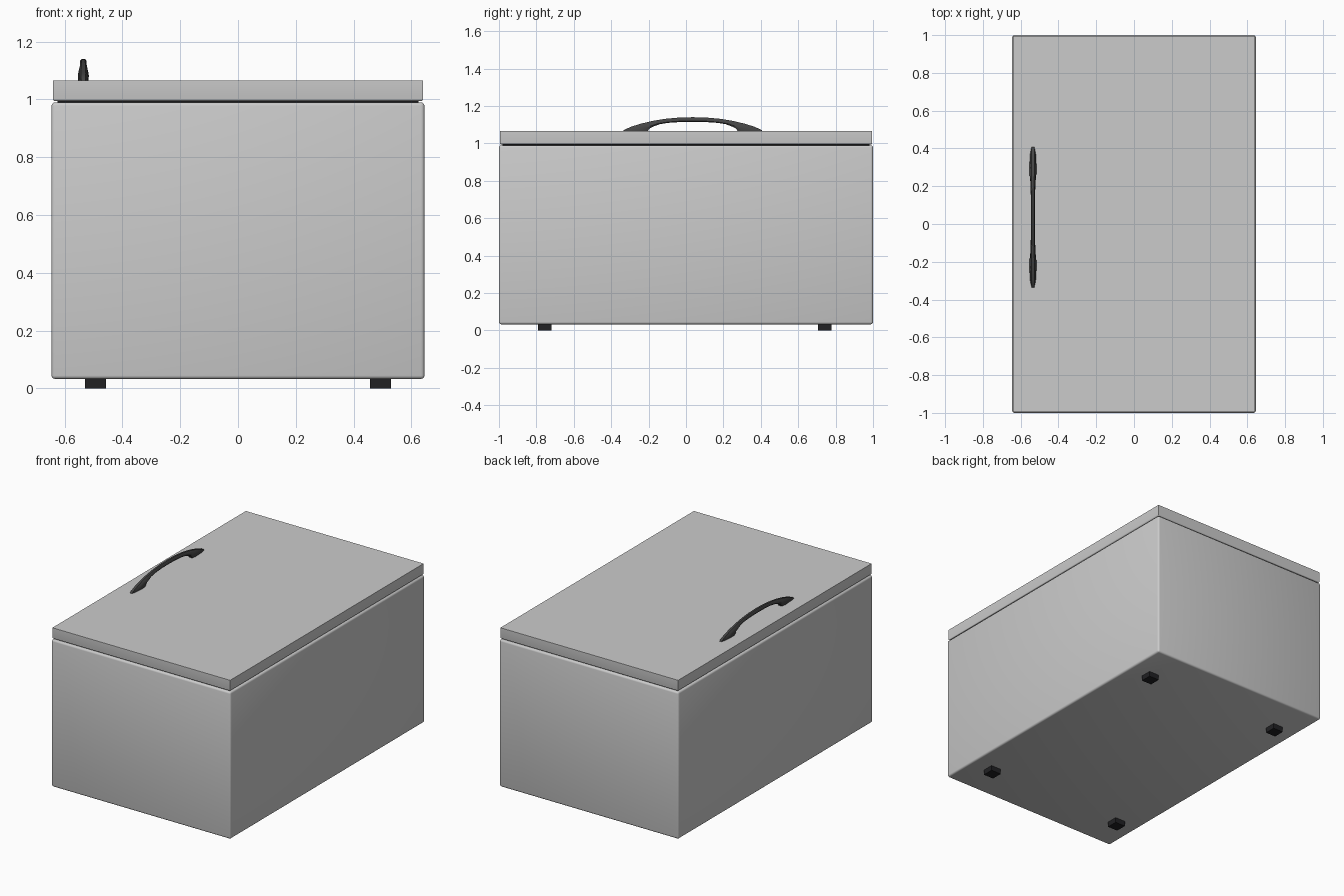
import bpy, bmesh, math

if "Cube" in bpy.data.objects:
    bpy.data.objects.remove(bpy.data.objects["Cube"])


def material(name, rgb):
    m = bpy.data.materials.new(name)
    m.diffuse_color = (*rgb, 1)
    m.use_nodes = True
    m.node_tree.nodes["Principled BSDF"].inputs["Base Color"].default_value = m.diffuse_color
    return m


def finish(name, bm, mat=None):
    bmesh.ops.recalc_face_normals(bm, faces=bm.faces[:])
    me = bpy.data.meshes.new(name)
    bm.to_mesh(me)
    bm.free()
    ob = bpy.data.objects.new(name, me)
    bpy.context.collection.objects.link(ob)
    if mat:
        me.materials.append(mat)
    bpy.ops.object.select_all(action='DESELECT')
    ob.select_set(True)
    bpy.context.view_layer.objects.active = ob
    bpy.ops.object.shade_smooth_by_angle(angle=math.radians(35))
    return ob


def box(name, lo, hi, bevel=0, pick=lambda e: True, mat=None):
    bm = bmesh.new()
    bmesh.ops.create_cube(bm, size=1)
    for v in bm.verts:
        v.co = [(a + b) / 2 + c * (b - a) for a, b, c in zip(lo, hi, v.co)]
    if bevel:
        bmesh.ops.bevel(bm, geom=[e for e in bm.edges if pick(e)], offset=bevel,
                        segments=3, profile=0.5, affect='EDGES')
    return finish(name, bm, mat)


black = material("black_rubber", (0.015, 0.015, 0.017))
dark = material("dark_plastic", (0.06, 0.06, 0.06))

# Cabinet, with the lid above a narrow seam
box("cabinet", (-0.645, -1, 0.033), (0.645, 1, 0.99), 0.012)
box("lid", (-0.64, -0.995, 0.994), (0.64, 0.995, 1.066), 0.008,
    lambda e: all(v.co.z < 1.0 for v in e.verts))
box("seal", (-0.625, -0.98, 0.985), (0.625, 0.98, 0.998), mat=black)

# Four feet
for i, (sx, sy) in enumerate([(-1, -1), (1, -1), (-1, 1), (1, 1)]):
    x, y = 0.493 * sx, 0.748 * sy - 0.006
    box(f"foot_{i + 1}", (x - 0.036, y - 0.036, 0), (x + 0.036, y + 0.036, 0.04), mat=black)

# Arched handle: outer (y, z), inner (y, z), outer width, inner width
half = [(-0.374, 1.062, -0.240, 1.062, 0.022, 0.038),
        (-0.368, 1.072, -0.238, 1.070, 0.026, 0.040),
        (-0.330, 1.089, -0.228, 1.082, 0.028, 0.040),
        (-0.275, 1.106, -0.205, 1.092, 0.026, 0.036),
        (-0.215, 1.120, -0.175, 1.103, 0.023, 0.028),
        (-0.150, 1.131, -0.130, 1.110, 0.021, 0.024),
        (-0.075, 1.138, -0.068, 1.114, 0.021, 0.023),
        (0.000, 1.140, 0.000, 1.115, 0.021, 0.023)]
stations = half + [(-a, b, -c, d, w, v) for a, b, c, d, w, v in half[-2::-1]]
# Chamfered section: position from inner to outer, width factor
section = [(0, 0.6), (0.2, 1), (0.75, 1), (1, 0.6)]
section = [(t, w) for t, w in section] + [(t, -w) for t, w in section[::-1]]
bm = bmesh.new()
rings = []
for yo, zo, yi, zi, wo, wi in stations:
    rings.append([bm.verts.new((-0.535 + s * (wi + (wo - wi) * t) / 2,
                                0.036 + yi + (yo - yi) * t,
                                zi + (zo - zi) * t)) for t, s in section])
n = len(section)
for a, b in zip(rings, rings[1:]):
    for i in range(n):
        bm.faces.new((a[i], a[(i + 1) % n], b[(i + 1) % n], b[i]))
bm.faces.new(rings[0])
bm.faces.new(rings[-1])
finish("handle", bm, dark)
